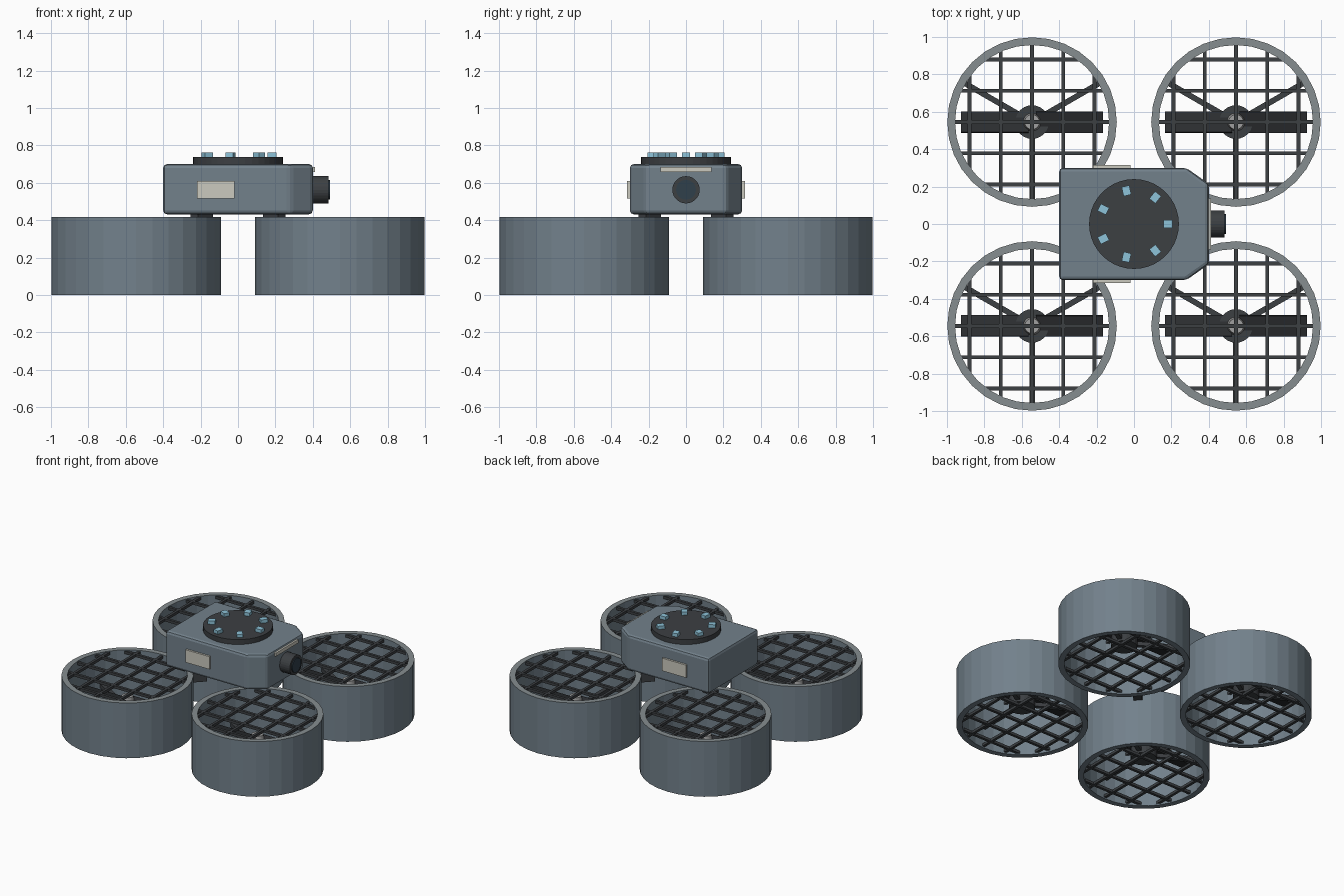
import bpy, bmesh
from math import sin, cos, pi, radians, sqrt
from mathutils import Matrix

if "Cube" in bpy.data.objects:
    bpy.data.objects.remove(bpy.data.objects["Cube"])


def mat(name, rgb):
    m = bpy.data.materials.new(name)
    m.diffuse_color = (*rgb, 1)
    m.use_nodes = True
    m.node_tree.nodes["Principled BSDF"].inputs["Base Color"].default_value = m.diffuse_color
    return m


SLATE = mat("slate", (0.17, 0.22, 0.26))
RIM = mat("rim_grey", (0.24, 0.27, 0.28))
DARK = mat("dark", (0.045, 0.05, 0.055))
BLACK = mat("black", (0.025, 0.027, 0.03))
LENS = mat("lens", (0.03, 0.05, 0.07))
METAL = mat("metal", (0.35, 0.35, 0.35))
PALE = mat("pale_panel", (0.6, 0.59, 0.52))
BLUE = mat("sensor_blue", (0.27, 0.55, 0.7))


def finish(name, bm, *mats):
    bmesh.ops.recalc_face_normals(bm, faces=bm.faces)
    me = bpy.data.meshes.new(name)
    bm.to_mesh(me)
    bm.free()
    for m in mats:
        me.materials.append(m)
    ob = bpy.data.objects.new(name, me)
    bpy.context.collection.objects.link(ob)
    return ob


def add_box(bm, loc, size, rot=Matrix()):
    m = Matrix.Translation(loc) @ rot @ Matrix.Diagonal((*size, 1))
    bmesh.ops.create_cube(bm, size=1, matrix=m)


def box(name, loc, size, m, rot=Matrix()):
    bm = bmesh.new()
    add_box(bm, loc, size, rot)
    return finish(name, bm, m)


def cyl(name, loc, r, h, m, n=32, r2=None, rot=Matrix()):
    bm = bmesh.new()
    bmesh.ops.create_cone(bm, cap_ends=True, segments=n, radius1=r,
                          radius2=r if r2 is None else r2, depth=h,
                          matrix=Matrix.Translation(loc) @ rot)
    return finish(name, bm, m)


def rz(a):
    return Matrix.Rotation(a, 4, 'Z')


C, R, RI, H = 0.545, 0.453, 0.412, 0.418


def duct(name, cx, cy, n=32):
    # square-section ring, revolved
    bm = bmesh.new()
    prof = [(R, 0), (R, H), (RI, H), (RI, 0)]
    rings = [[bm.verts.new((cx + r * cos(2 * pi * i / n), cy + r * sin(2 * pi * i / n), z))
              for r, z in prof] for i in range(n)]
    for i in range(n):
        a, b = rings[i], rings[(i + 1) % n]
        for k in range(4):
            f = bm.faces.new((a[k], b[k], b[(k + 1) % 4], a[(k + 1) % 4]))
            f.material_index = 1 if k == 1 else 0
    finish(name, bm, SLATE, RIM)


def grille(name, cx, cy, z):
    bm = bmesh.new()
    for k in range(-2, 3):
        o = k * 0.167
        length = 2 * sqrt(0.42 ** 2 - o ** 2)
        add_box(bm, (cx + o, cy, z), (0.02, length, 0.02))
        add_box(bm, (cx, cy + o, z), (length, 0.02, 0.02))
    finish(name, bm, DARK)


for sx, tx in ((-1, "rear"), (1, "nose")):
    for sy, ty in ((-1, "right"), (1, "left")):
        cx, cy, tag = sx * C, sy * C, f"{tx}_{ty}"
        duct(f"duct_{tag}", cx, cy)
        grille(f"top_grille_{tag}", cx, cy, 0.4)
        grille(f"bottom_grille_{tag}", cx, cy, 0.02)
        # motor, cap, blades and three motor struts
        cyl(f"motor_{tag}", (cx, cy, 0.18), 0.09, 0.09, DARK, 24)
        cyl(f"hub_cap_{tag}", (cx, cy, 0.24), 0.05, 0.05, METAL, 20, 0.04)
        bm = bmesh.new()
        for s in (-1, 1):
            add_box(bm, (cx + s * 0.2, cy, 0.225), (0.36, 0.115, 0.012),
                    Matrix.Rotation(s * radians(14), 4, 'X'))
        finish(f"rotor_blades_{tag}", bm, BLACK)
        bm = bmesh.new()
        for a in (30, 150, 270):
            t = radians(a)
            add_box(bm, (cx + 0.24 * cos(t), cy + 0.24 * sin(t), 0.165),
                    (0.36, 0.03, 0.03), rz(t))
        finish(f"motor_struts_{tag}", bm, DARK)
        # bracket joining the body underside to the duct
        box(f"bracket_{tag}", (sx * 0.195, sy * 0.195, 0.39), (0.11, 0.06, 0.1),
            DARK, rz(sx * sy * pi / 4))

# body: clipped-corner outline, extruded and bevelled
bm = bmesh.new()
outline = [(-0.4, -0.3), (0.28, -0.3), (0.4, -0.215), (0.4, 0.215), (0.28, 0.3), (-0.4, 0.3)]
face = bm.faces.new([bm.verts.new((x, y, 0.432)) for x, y in outline])
ext = bmesh.ops.extrude_face_region(bm, geom=[face])
bmesh.ops.translate(bm, vec=(0, 0, 0.268),
                    verts=[v for v in ext["geom"] if isinstance(v, bmesh.types.BMVert)])
body = finish("body", bm, SLATE)
bev = body.modifiers.new("bevel", 'BEVEL')
bev.width, bev.segments = 0.02, 2

# sensor turntable with seven blocks
cyl("sensor_disc", (0, 0, 0.717), 0.24, 0.04, DARK, 40)
for i in range(7):
    a = 2 * pi * i / 7
    box(f"sensor_block_{i}", (0.182 * cos(a), 0.182 * sin(a), 0.747), (0.05, 0.042, 0.03), BLUE, rz(a))

# camera on the nose
RY = Matrix.Rotation(pi / 2, 4, 'Y')
cyl("camera_barrel", (0.435, 0, 0.563), 0.073, 0.1, DARK, 28, rot=RY)
cyl("camera_lens", (0.487, 0, 0.563), 0.053, 0.01, LENS, 28, rot=RY)

# pale panels
box("nose_strip", (0.402, 0, 0.672), (0.02, 0.27, 0.026), PALE)
for s, t in ((-1, "right"), (1, "left")):
    box(f"side_panel_{t}", (-0.12, s * 0.303, 0.563), (0.2, 0.024, 0.096), PALE)
